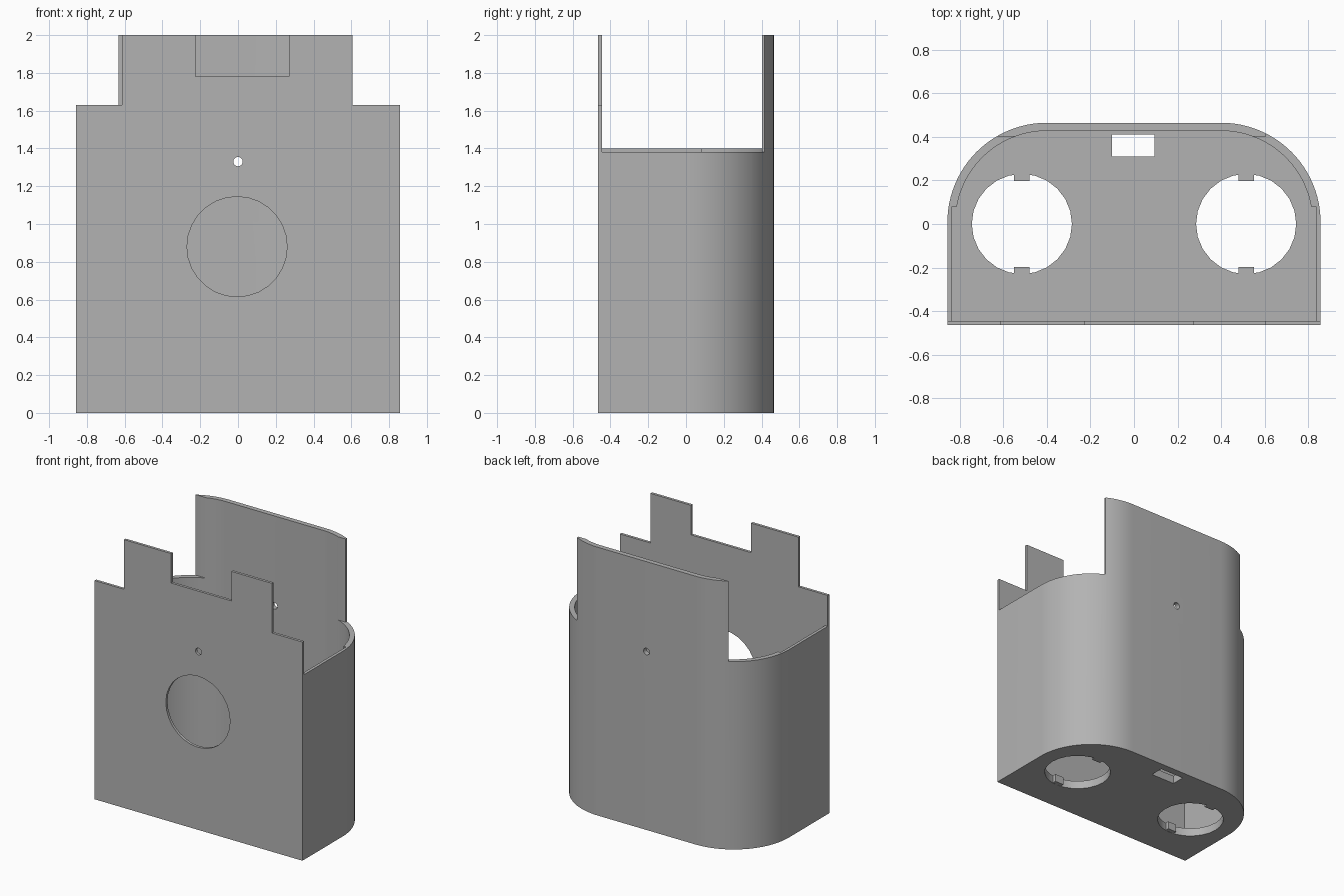
import bpy, bmesh, math

default = bpy.data.objects.get("Cube")
if default:
    bpy.data.objects.remove(default)

grey = bpy.data.materials.new("plain grey")
grey.use_nodes = True
colour = (0.45, 0.45, 0.45, 1)
grey.diffuse_color = colour
grey.node_tree.nodes["Principled BSDF"].inputs["Base Color"].default_value = colour


def prism(name, outline, low, high, axis="z"):
    """Extrude a flat outline along z, or along y with the outline in x and z."""
    bm = bmesh.new()
    place = (lambda u, v: (u, v, low)) if axis == "z" else (lambda u, v: (u, low, v))
    face = bm.faces.new([bm.verts.new(place(u, v)) for u, v in outline])
    new = bmesh.ops.extrude_face_region(bm, geom=[face])["geom"]
    shift = (0, 0, high - low) if axis == "z" else (0, high - low, 0)
    bmesh.ops.translate(bm, vec=shift, verts=[g for g in new if isinstance(g, bmesh.types.BMVert)])
    bmesh.ops.recalc_face_normals(bm, faces=bm.faces)
    mesh = bpy.data.meshes.new(name)
    bm.to_mesh(mesh)
    bm.free()
    ob = bpy.data.objects.new(name, mesh)
    bpy.context.collection.objects.link(ob)
    mesh.materials.append(grey)
    return ob


def box(name, x0, x1, y0, y1, z0, z1):
    return prism(name, [(x0, y0), (x1, y0), (x1, y1), (x0, y1)], z0, z1)


def circle(u, v, r, n=24):
    return [(u + r * math.cos(math.tau * i / n), v + r * math.sin(math.tau * i / n)) for i in range(n)]


def rounded(side, front, radius, step=None):
    """Straight front and sides, two rounded back corners, optional side step."""
    right = [(side, front)]
    if step:
        right.append((side, step))
    start = math.asin((step - 0.008) / radius) if step else 0
    for i in range(25):
        a = start + (math.pi / 2 - start) * i / 24
        right.append((0.4 + radius * math.cos(a), 0.008 + radius * math.sin(a)))
    return right + [(-x, y) for x, y in reversed(right)]


def cut(target, cutter):
    cutter.hide_render = True
    mod = target.modifiers.new("cut", "BOOLEAN")
    mod.operation = "DIFFERENCE"
    mod.solver = "EXACT"
    mod.object = cutter
    bpy.context.view_layer.objects.active = target
    bpy.ops.object.modifier_apply(modifier=mod.name)
    bpy.data.objects.remove(cutter)


# Hollow housing with a floor
housing = prism("housing", rounded(0.857, -0.465, 0.457), 0, 2)
cut(housing, prism("cavity", rounded(0.835, -0.445, 0.42, 0.08), 0.06, 3))

# Low side rims, leaving a tall back wall and a front panel
cut(housing, box("left_rim_cut", 0, 2, -0.445, 0.402, 1.38, 3))
cut(housing, box("right_rim_cut", -2, 0, -0.445, 0.402, 1.4, 3))
cut(housing, box("back_wall_end_cut", 0.607, 2, 0.3, 1, 1.38, 3))

# Front panel shoulders and the gap between its two tabs
for x0, x1, z in ((-2, -0.615, 1.63), (0.605, 2, 1.63), (-0.225, 0.27, 1.78)):
    cut(housing, box("panel_cut", x0, x1, -1, -0.3, z, 3))

# Large front opening and the small hole through front and back
cut(housing, prism("front_opening", circle(-0.005, 0.88, 0.265, 28), -1, 0, "y"))
cut(housing, prism("pin_hole", circle(0, 1.33, 0.025, 16), -1, 1, "y"))

# Floor openings
for x in (-0.515, 0.515):
    cut(housing, prism("floor_opening", circle(x, 0, 0.23), -1, 0.3))
cut(housing, box("floor_slot", -0.1, 0.095, 0.31, 0.41, -1, 0.3))

# Small keys on the edges of the round floor openings
for x in (-0.515, 0.515):
    for s in (-1, 1):
        y0, y1 = sorted((s * 0.198, s * 0.235))
        box("floor_key", x - 0.036, x + 0.036, y0, y1, 0.001, 0.059)

bpy.ops.object.select_all(action="DESELECT")
housing.select_set(True)
bpy.context.view_layer.objects.active = housing
bpy.ops.object.shade_smooth_by_angle(angle=math.radians(30))
